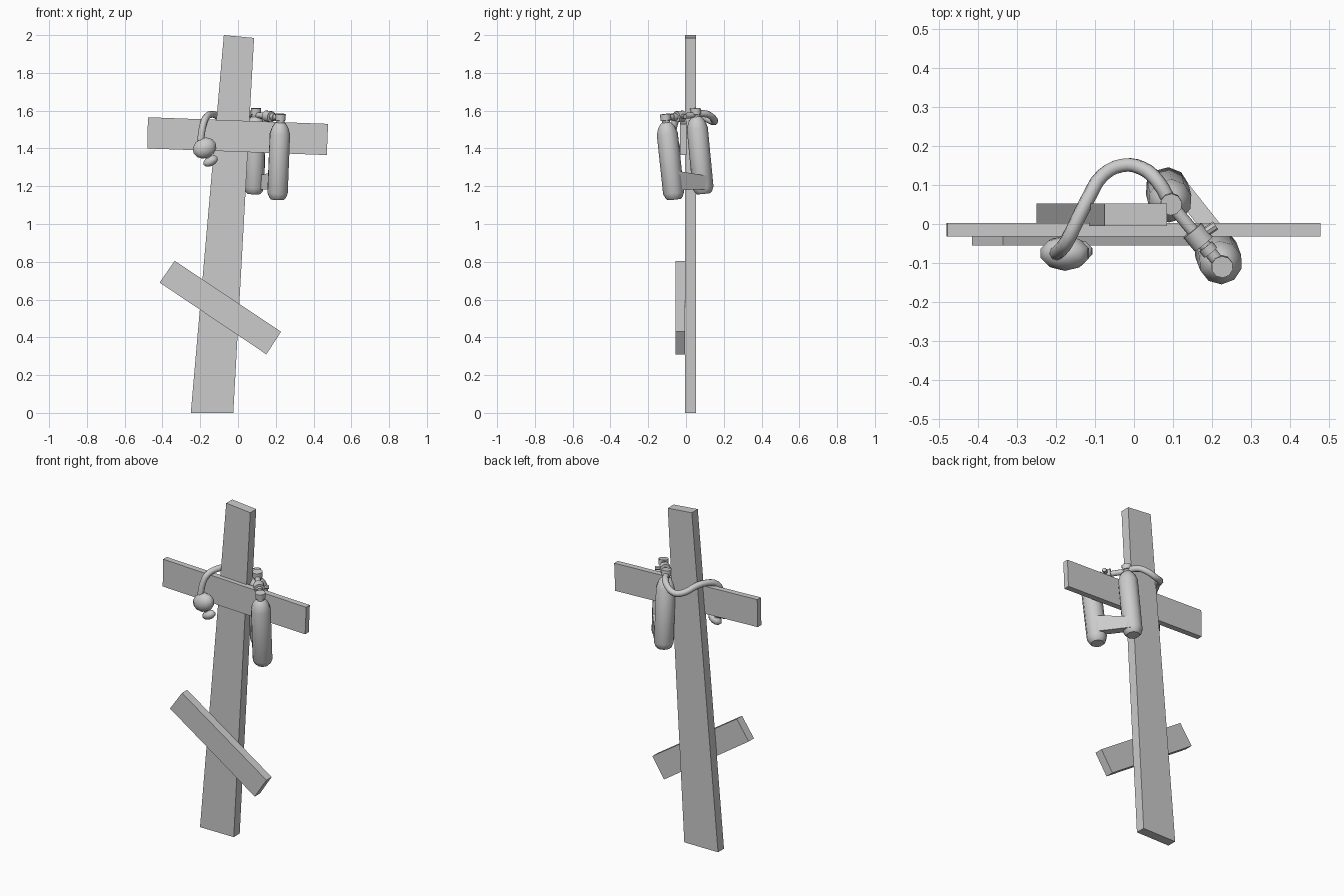
import bpy, bmesh, math
from mathutils import Vector, Matrix

cube = bpy.data.objects.get("Cube")
if cube:
    bpy.data.objects.remove(cube)

grey = bpy.data.materials.new("plain_grey")
grey.use_nodes = True
GREY = (0.6, 0.6, 0.6, 1)
grey.diffuse_color = GREY
grey.node_tree.nodes["Principled BSDF"].inputs["Base Color"].default_value = GREY


def finish(bm, name, smooth=None):
    bmesh.ops.recalc_face_normals(bm, faces=bm.faces)
    mesh = bpy.data.meshes.new(name)
    bm.to_mesh(mesh)
    bm.free()
    ob = bpy.data.objects.new(name, mesh)
    bpy.context.collection.objects.link(ob)
    mesh.materials.append(grey)
    if smooth:
        bpy.ops.object.select_all(action='DESELECT')
        ob.select_set(True)
        bpy.context.view_layer.objects.active = ob
        bpy.ops.object.shade_smooth_by_angle(angle=math.radians(smooth))
    return ob


def plank(name, outline, y0, y1):
    """Front outline (x, z) extruded from y0 to y1."""
    bm = bmesh.new()
    face = bm.faces.new([bm.verts.new((x, y0, z)) for x, z in outline])
    ext = bmesh.ops.extrude_face_region(bm, geom=[face])
    bmesh.ops.translate(bm, vec=(0, y1 - y0, 0),
                        verts=[v for v in ext["geom"] if isinstance(v, bmesh.types.BMVert)])
    return finish(bm, name)


def lathe(name, start, end, profile, sides=10, smooth=40):
    """Profile of (distance, radius) turned about the axis start -> end."""
    start, axis = Vector(start), Vector(end) - Vector(start)
    rot = axis.to_track_quat('Z', 'Y').to_matrix()
    bm = bmesh.new()
    rings = []
    for d, r in profile:
        rings.append([bm.verts.new(start + rot @ Vector((
            r * math.cos(math.tau * i / sides), r * math.sin(math.tau * i / sides), d)))
            for i in range(sides)])
    for a, b in zip(rings, rings[1:]):
        for i in range(sides):
            j = (i + 1) % sides
            bm.faces.new((a[i], a[j], b[j], b[i]))
    bm.faces.new(rings[0])
    bm.faces.new(rings[-1])
    return finish(bm, name, smooth)


def rod(name, start, end, r, sides=10):
    length = (Vector(end) - Vector(start)).length
    return lathe(name, start, end, [(0, r), (length, r)], sides)


# Wooden cross
plank("post", [(-.25, 0), (-.025, 0), (.085, 1.985), (-.075, 2)], -.005, .052)
plank("crossbar", [(-.48, 1.4), (.47, 1.365), (.477, 1.53), (-.477, 1.565)], -.032, .003)
plank("slanted_footrest", [(-.415, .69), (.15, .31), (.228, .43), (-.335, .805)], -.055, -.005)

# Pair of leaning gas bottles
bottle = [(0, .036), (.01, .046), (.035, .056), (.35, .056), (.385, .044), (.405, .03),
          (.41, .022), (.42, .022), (.422, .028), (.455, .028)]
front_base, front_top = Vector((.208, -.062, 1.13)), Vector((.226, -.11, 1.58))
rear_base, rear_top = Vector((.084, .093, 1.16)), Vector((.095, .05, 1.61))
lathe("front_bottle", front_base, front_top, bottle)
lathe("rear_bottle", rear_base, rear_top, bottle)

# Manifold joining the valves
a, b = Vector((.225, -.108, 1.562)), Vector((.095, .05, 1.578))
rod("manifold_pipe", a, b, .016)
rod("manifold_knob", a.lerp(b, .36), a.lerp(b, .58), .03)
rod("manifold_collar", a.lerp(b, .22), a.lerp(b, .32), .021)
mid = a.lerp(b, .47)
rod("manifold_stem", mid, mid + Vector((.045, .03, .0)), .012, 8)

# Strap bridging the bottles, flush with their outer sides
lower = front_base.lerp(front_top, .2)
upper = rear_base.lerp(rear_top, .13)
side = Vector((.77, .634, 0))
bm = bmesh.new()
layers = []
for off in (0.005, .052):
    quad = []
    for p, h in ((lower, -.04), (upper, -.035), (upper, .035), (lower, .06)):
        quad.append(bm.verts.new(p + side * off + Vector((0, 0, h))))
    layers.append(quad)
    bm.faces.new(quad)
for i in range(4):
    j = (i + 1) % 4
    bm.faces.new((layers[0][i], layers[0][j], layers[1][j], layers[1][i]))
finish(bm, "bottle_strap")

# Hose looping behind the post and over the crossbar
path = [(.095, .05, 1.582), (.06, .11, 1.582), (.02, .143, 1.56), (-.03, .15, 1.54),
        (-.08, .125, 1.55), (-.115, .07, 1.575), (-.145, .01, 1.58), (-.172, -.045, 1.56),
        (-.188, -.066, 1.51), (-.198, -.075, 1.44)]
curve = bpy.data.curves.new("hose", 'CURVE')
curve.dimensions = '3D'
curve.bevel_depth = .0185
curve.bevel_resolution = 2
curve.resolution_u = 3
curve.use_fill_caps = True
spline = curve.splines.new('BEZIER')
spline.bezier_points.add(len(path) - 1)
for pt, co in zip(spline.bezier_points, path):
    pt.co = co
    pt.handle_left_type = pt.handle_right_type = 'AUTO'
hose = bpy.data.objects.new("hose", curve)
bpy.context.collection.objects.link(hose)
curve.materials.append(grey)


def blob(name, loc, size, turn, segs, rings):
    """Squashed sphere turned about y."""
    bm = bmesh.new()
    bmesh.ops.create_uvsphere(bm, u_segments=segs, v_segments=rings, radius=1)
    m = (Matrix.Translation(loc) @ Matrix.Rotation(math.radians(turn), 4, 'Y')
         @ Matrix.Diagonal((*size, 1)))
    bmesh.ops.transform(bm, matrix=m, verts=bm.verts)
    return finish(bm, name, 50)


# Breathing regulator hanging at the hose end
blob("regulator_body", (-.177, -.075, 1.402), (.068, .045, .054), -25, 10, 6)
blob("mouthpiece", (-.145, -.07, 1.333), (.044, .03, .026), -28, 10, 6)
rod("mouthpiece_neck", (-.17, -.07, 1.39), (-.148, -.07, 1.335), .018, 8)
